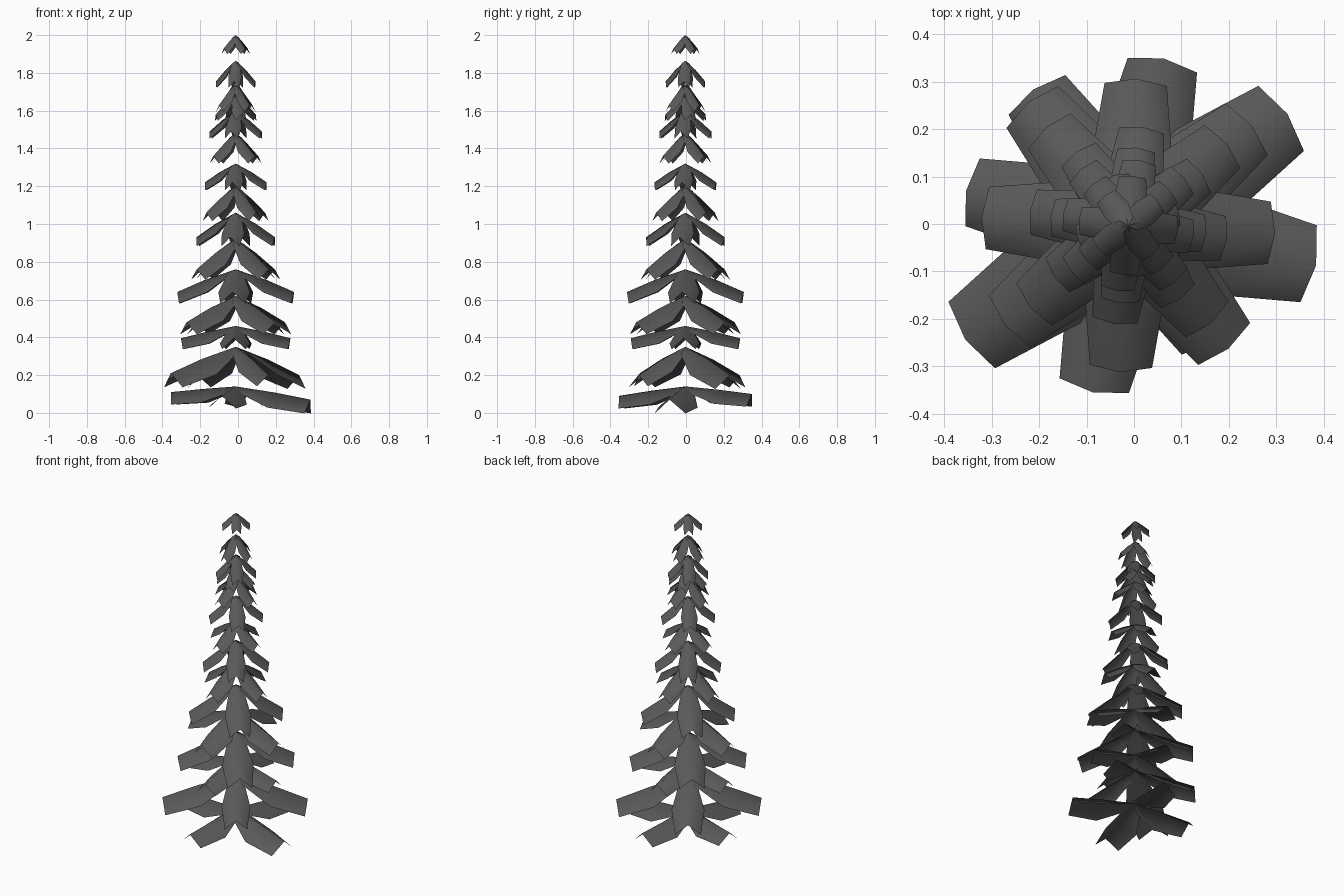
import bpy, math
from mathutils import Matrix, Vector

if "Cube" in bpy.data.objects:
    bpy.data.objects.remove(bpy.data.objects["Cube"])

grey = bpy.data.materials.new("dark_needles")
grey.diffuse_color = (0.1, 0.1, 0.1, 1)
grey.use_nodes = True
grey.node_tree.nodes["Principled BSDF"].inputs["Base Color"].default_value = grey.diffuse_color


def bough(length, droop):
    """Folded card along +x: ridge in the middle, both edges hanging down."""
    fold = 0.02 + 0.13 * length
    # distance, half width, ridge drop, edge distance, edge drop
    rows = [(0.0, 0.12, 0.0, 0.10, 0.55),
            (0.52, 0.24, 0.46, 0.48, 1.1),
            (1.0, 0.18, 1.0, 0.96, 1.0)]
    verts, faces = [], []
    for d, w, r, ed, e in rows:
        z = -droop * r
        for side in (-1, 0, 1):
            x = (d if side == 0 else ed) * length
            verts.append(Vector((x, side * (w * length + 0.010), z - abs(side) * fold * e)))
    for i in range(len(rows) - 1):
        for j in (0, 1):
            a = i * 3 + j
            faces.append((a, a + 3, a + 4, a + 1))
    return verts, faces


def tier(index, apex, lengths, droops, angle):
    """Four boughs around the axis, which sits slightly left of centre."""
    verts, faces = [], []
    for k in range(4):
        v, f = bough(lengths[k], droops[k])
        turn = Matrix.Translation((-0.012, -0.003, apex)) @ Matrix.Rotation(math.radians(angle + 90 * k), 4, 'Z')
        base = len(verts)
        verts += [turn @ p for p in v]
        faces += [tuple(i + base for i in q) for q in f]
    mesh = bpy.data.meshes.new(f"branch_tier_{index}")
    mesh.from_pydata(verts, [], faces)
    mesh.materials.append(grey)
    mesh.shade_smooth()
    ob = bpy.data.objects.new(f"branch_tier_{index}", mesh)
    bpy.context.collection.objects.link(ob)


# Two lowest tiers have uneven boughs
tier(1, 0.14, (0.405, 0.36, 0.35, 0.36), (0.07, 0.04, 0.03, 0.05), -12)
tier(2, 0.35, (0.41, 0.35, 0.42, 0.30), (0.15, 0.15, 0.14, 0.15), 35)

# Upper tiers: apex height, bough length, droop, rotation
upper = [
    (0.46, 0.29, 0.065, -2),
    (0.62, 0.335, 0.14, 39),
    (0.76, 0.31, 0.12, -3),
    (0.92, 0.27, 0.16, 40),
    (1.06, 0.21, 0.13, -8),
    (1.20, 0.19, 0.14, 35),
    (1.32, 0.165, 0.10, -6),
    (1.48, 0.155, 0.12, 40),
    (1.60, 0.14, 0.11, -10),
    (1.68, 0.11, 0.10, 15),
    (1.74, 0.115, 0.11, 40),
    (1.865, 0.105, 0.11, -5),
    (2.0, 0.08, 0.07, 38),
]
for n, (apex, length, droop, angle) in enumerate(upper, 3):
    tier(n, apex, (length,) * 4, (droop,) * 4, angle)
